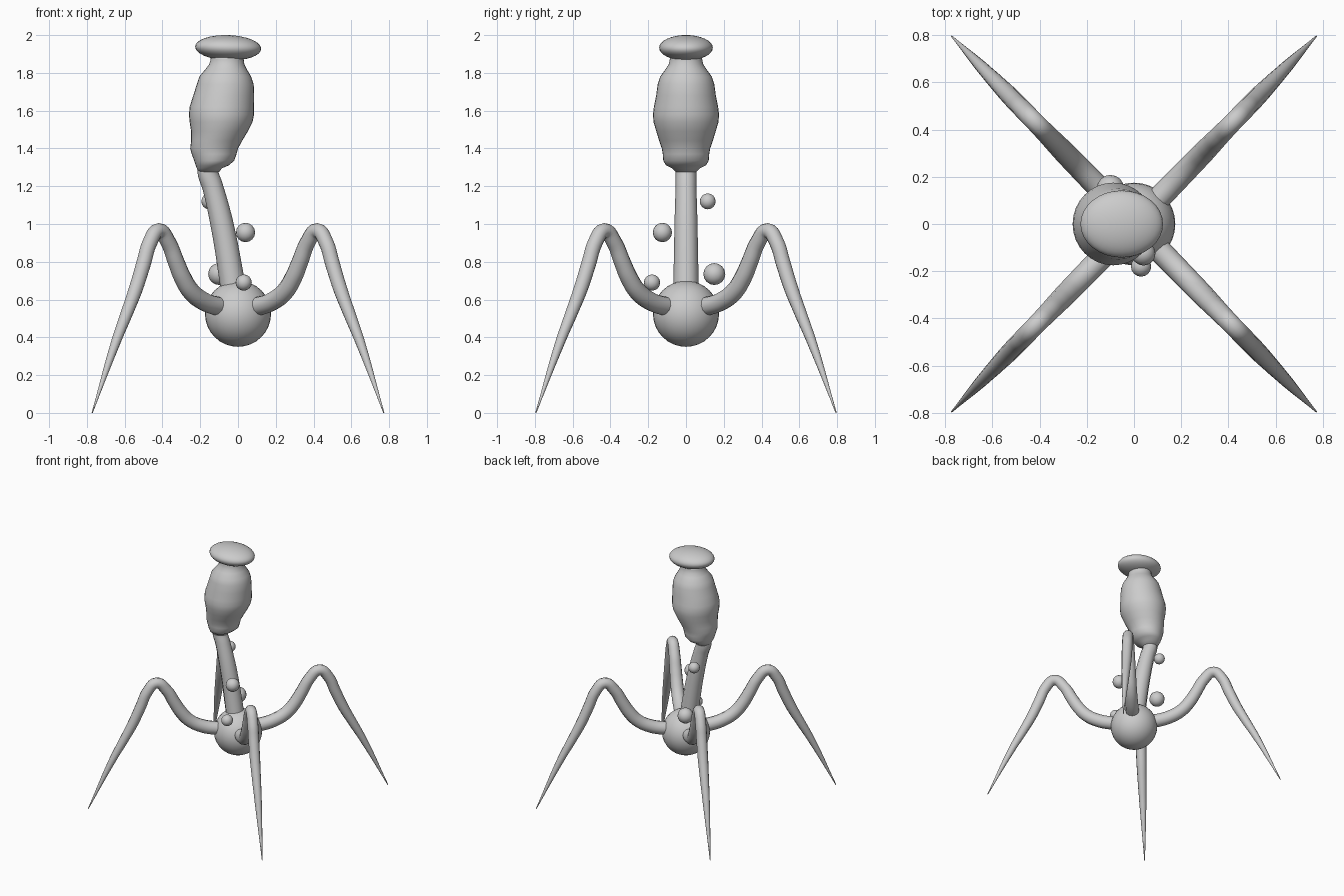
import bpy, bmesh, math
from mathutils import Vector

if "Cube" in bpy.data.objects:
    bpy.data.objects.remove(bpy.data.objects["Cube"])

grey = bpy.data.materials.new("plain_grey")
grey.diffuse_color = (0.6, 0.6, 0.6, 1)
grey.use_nodes = True
grey.node_tree.nodes["Principled BSDF"].inputs["Base Color"].default_value = grey.diffuse_color


def finish(ob, name):
    ob.name = name
    ob.data.materials.clear()
    ob.data.materials.append(grey)
    bpy.ops.object.select_all(action='DESELECT')
    ob.select_set(True)
    bpy.context.view_layer.objects.active = ob
    bpy.ops.object.shade_smooth()
    return ob


def ball(name, loc, scale, seg=32, tilt=0):
    bpy.ops.mesh.primitive_uv_sphere_add(segments=seg, ring_count=seg // 2, radius=1,
                                         location=loc, rotation=(0, tilt, 0))
    ob = bpy.context.object
    ob.scale = scale
    return finish(ob, name)


def tube(name, pts):
    """Smooth tapered tube through (x, y, z, radius) points."""
    cu = bpy.data.curves.new(name, 'CURVE')
    cu.dimensions = '3D'
    cu.bevel_depth = 1
    cu.bevel_resolution = 4
    cu.resolution_u = 5
    cu.use_fill_caps = True
    sp = cu.splines.new('BEZIER')
    sp.bezier_points.add(len(pts) - 1)
    for bp, p in zip(sp.bezier_points, pts):
        bp.co = p[:3]
        bp.radius = p[3]
        bp.handle_left_type = bp.handle_right_type = 'AUTO'
    ob = bpy.data.objects.new(name, cu)
    bpy.context.collection.objects.link(ob)
    bpy.context.view_layer.update()
    bpy.ops.object.select_all(action='DESELECT')
    ob.select_set(True)
    bpy.context.view_layer.objects.active = ob
    bpy.ops.object.convert(target='MESH')
    return finish(bpy.context.object, name)


def stacked_rings(name, rings, n=32):
    """Closed skin over horizontal rings (z, left x, right x, half depth)."""
    bm = bmesh.new()
    loops = []
    for z, x0, x1, ry in rings:
        c, rx = (x0 + x1) / 2, (x1 - x0) / 2
        loops.append([bm.verts.new((c + rx * math.cos(a), ry * math.sin(a), z))
                      for a in (2 * math.pi * i / n for i in range(n))])
    for a, b in zip(loops, loops[1:]):
        for i in range(n):
            j = (i + 1) % n
            bm.faces.new((a[i], a[j], b[j], b[i]))
    bm.faces.new(loops[0][::-1])
    bm.faces.new(loops[-1])
    me = bpy.data.meshes.new(name)
    bm.to_mesh(me)
    bm.free()
    ob = bpy.data.objects.new(name, me)
    bpy.context.collection.objects.link(ob)
    return finish(ob, name)


# Round base body and leaning stalk
ball("base_body", (0, 0, 0.525), (0.175, 0.175, 0.175))
tube("stalk", [(-0.02, 0, 0.62, 0.068), (-0.035, 0, 0.72, 0.066), (-0.085, 0, 1.0, 0.061),
               (-0.135, 0, 1.2, 0.055), (-0.16, 0, 1.28, 0.055), (-0.15, 0, 1.36, 0.055)])

# Swollen head
stacked_rings("head", [
    (1.275, -0.21, -0.10, 0.055), (1.295, -0.218, -0.085, 0.075), (1.31, -0.224, -0.05, 0.105),
    (1.335, -0.232, -0.02, 0.12), (1.37, -0.245, -0.008, 0.123), (1.40, -0.253, 0.0, 0.128),
    (1.44, -0.248, 0.022, 0.142), (1.49, -0.248, 0.052, 0.157), (1.54, -0.256, 0.077, 0.172),
    (1.58, -0.26, 0.085, 0.175), (1.62, -0.256, 0.085, 0.17), (1.68, -0.237, 0.086, 0.158),
    (1.74, -0.218, 0.083, 0.15), (1.78, -0.205, 0.07, 0.137), (1.82, -0.172, 0.046, 0.108),
    (1.845, -0.153, 0.034, 0.092), (1.87, -0.145, 0.03, 0.086), (1.90, -0.143, 0.03, 0.086)])

# Flattened cap on top
ball("cap", (-0.052, 0, 1.933), (0.175, 0.142, 0.067), tilt=math.radians(2))

# Four arched legs: (distance outward along x, height, radius)
profile = [(0.04, 0.56, 0.05), (0.12, 0.568, 0.05), (0.19, 0.595, 0.049), (0.25, 0.645, 0.048),
           (0.295, 0.72, 0.047), (0.328, 0.80, 0.045), (0.37, 0.905, 0.042),
           (0.42, 0.965, 0.04), (0.465, 0.905, 0.04), (0.50, 0.79, 0.04),
           (0.54, 0.66, 0.038), (0.588, 0.53, 0.033), (0.645, 0.38, 0.026), (0.772, 0.0, 0.003)]
for side, sx in (("left", -1), ("right", 1)):
    for end, sy in (("front", -1), ("back", 1)):
        tube(f"{end}_{side}_leg", [(sx * s, sy * s * 1.03, z, r) for s, z, r in profile])

# Loose beads around the stalk
for i, (x, y, z, r) in enumerate([(0.04, -0.125, 0.955, 0.051), (0.03, -0.18, 0.69, 0.043),
                                  (-0.10, 0.15, 0.735, 0.058), (-0.152, 0.115, 1.12, 0.042)]):
    ball(f"bead_{i + 1}", (x, y, z), (r, r, r), seg=16)
